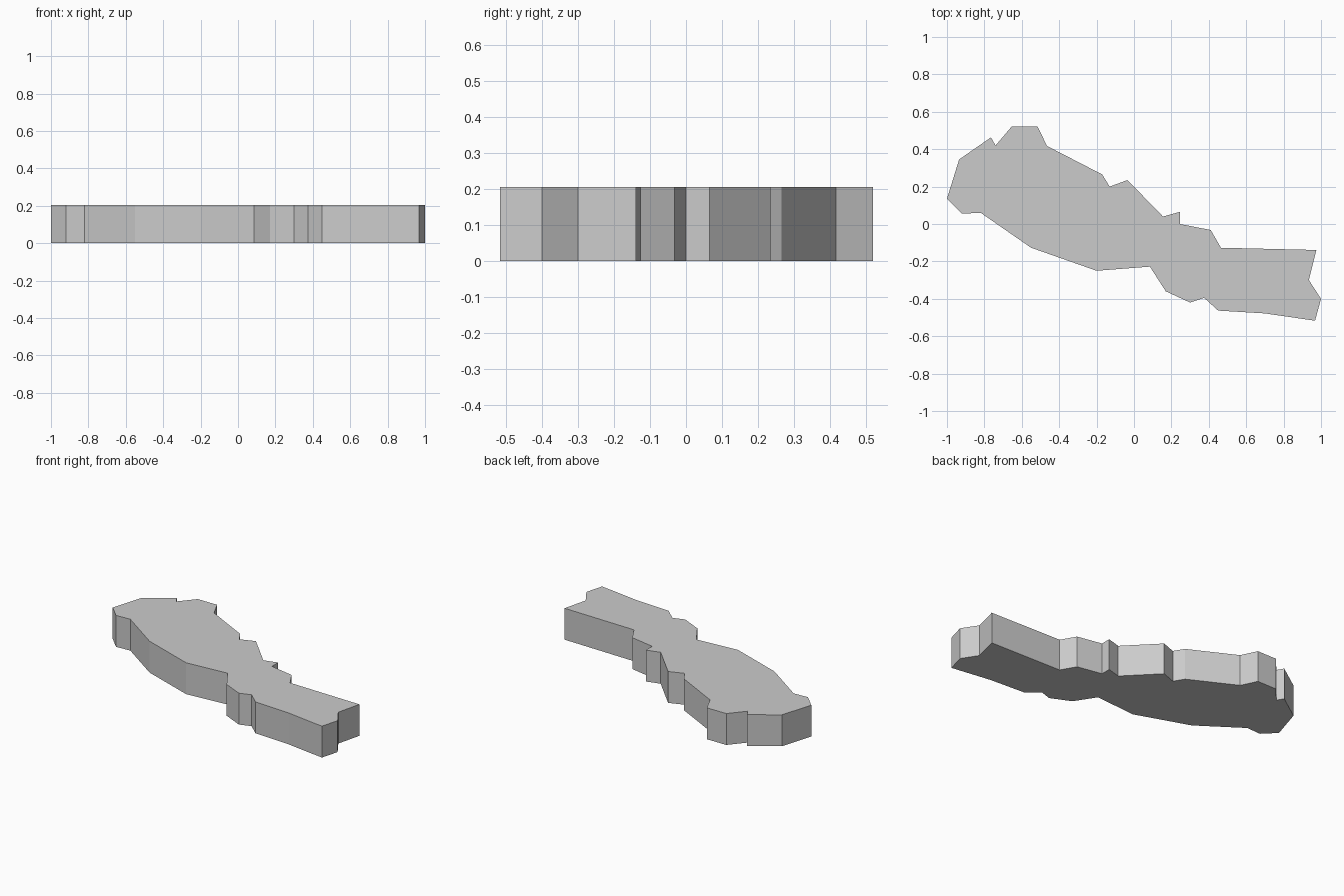
import bpy
import bmesh
from mathutils import Vector

# Remove the default cube
cube = bpy.data.objects.get("Cube")
if cube:
    bpy.data.objects.remove(cube, do_unlink=True)

HEIGHT = 0.205

# Slab outline seen from above: back edge from left to right, then front edge back again
BACK_EDGE = [
    (-1, .135), (-.935, .345), (-.765, .463), (-.74, .42), (-.655, .52),
    (-.515, .52), (-.465, .417), (-.17, .265), (-.13, .2), (-.035, .235),
    (.155, .04), (.245, .065), (.245, 0), (.41, -.032), (.465, -.127),
    (.975, -.139),
]
FRONT_EDGE = [
    (.935, -.3), (1, -.4), (.968, -.517), (.7, -.478), (.45, -.463),
    (.375, -.395), (.3, -.42), (.17, -.36), (.085, -.228), (-.2, -.25),
    (-.55, -.127), (-.82, .06), (-.92, .055),
]


def make_material(name, colour):
    """Flat single-colour material."""
    material = bpy.data.materials.new(name)
    material.use_nodes = True
    material.diffuse_color = colour
    shader = next(n for n in material.node_tree.nodes if n.type == 'BSDF_PRINCIPLED')
    shader.inputs["Base Color"].default_value = colour
    return material


def extrude_outline(name, outline, height, material):
    """Raise a flat outline into a solid slab standing on the ground."""
    bm = bmesh.new()
    base = bm.faces.new([bm.verts.new((x, y, 0)) for x, y in outline])
    raised = bmesh.ops.extrude_face_region(bm, geom=[base], use_keep_orig=True)
    top_verts = [v for v in raised["geom"] if isinstance(v, bmesh.types.BMVert)]
    bmesh.ops.translate(bm, verts=top_verts, vec=Vector((0, 0, height)))
    bmesh.ops.recalc_face_normals(bm, faces=bm.faces)
    mesh = bpy.data.meshes.new(name)
    bm.to_mesh(mesh)
    bm.free()
    mesh.materials.append(material)
    slab = bpy.data.objects.new(name, mesh)
    bpy.context.collection.objects.link(slab)
    return slab


# Irregular slab with flat top, base and vertical walls
grey = make_material("light grey", (0.6, 0.6, 0.6, 1))
extrude_outline("island_slab", BACK_EDGE + FRONT_EDGE, HEIGHT, grey)
